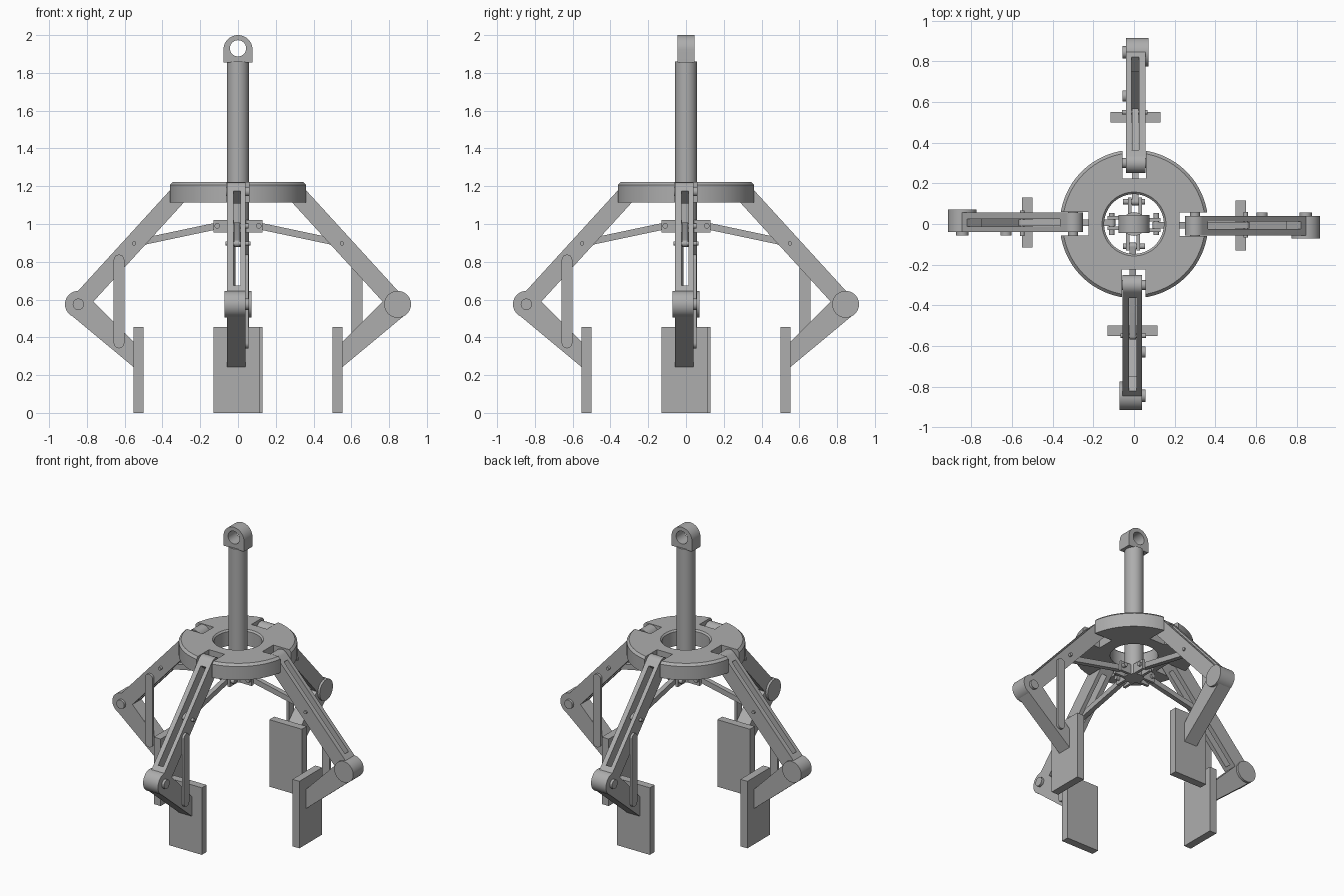
import bpy, bmesh, math
from mathutils import Vector

cube = bpy.data.objects.get("Cube")
if cube:
    bpy.data.objects.remove(cube)

STEEL = (0.42, 0.42, 0.42, 1)
steel = bpy.data.materials.new("brushed steel grey")
steel.use_nodes = True
steel.diffuse_color = STEEL
steel.node_tree.nodes["Principled BSDF"].inputs["Base Color"].default_value = STEEL


def finish(name, bm):
    bmesh.ops.recalc_face_normals(bm, faces=bm.faces)
    mesh = bpy.data.meshes.new(name)
    bm.to_mesh(mesh)
    bm.free()
    mesh.materials.append(steel)
    obj = bpy.data.objects.new(name, mesh)
    bpy.context.collection.objects.link(obj)
    return obj


def slab(name, outline, y0, y1):
    """Extrude an (x, z) outline sideways from y0 to y1."""
    bm = bmesh.new()
    face = bm.faces.new([bm.verts.new((x, y0, z)) for x, z in outline])
    side = bmesh.ops.extrude_face_region(bm, geom=[face])["geom"]
    verts = [v for v in side if isinstance(v, bmesh.types.BMVert)]
    bmesh.ops.translate(bm, verts=verts, vec=(0, y1 - y0, 0))
    return finish(name, bm)


def lathe(name, profile, steps=64):
    """Turn a closed (radius, z) profile around the z axis."""
    bm = bmesh.new()
    rings = []
    for i in range(steps):
        a = math.tau * i / steps
        rings.append([bm.verts.new((r * math.cos(a), r * math.sin(a), z)) for r, z in profile])
    n = len(profile)
    for i in range(steps):
        a, b = rings[i], rings[(i + 1) % steps]
        for j in range(n):
            k = (j + 1) % n
            bm.faces.new((a[j], b[j], b[k], a[k]))
    return finish(name, bm)


def stadium(p, q, rad, steps=16):
    """Round-ended bar outline between two points."""
    p, q = Vector(p), Vector(q)
    start = math.atan2(q.y - p.y, q.x - p.x) - math.pi / 2
    pts = []
    for centre, turn in ((q, 0), (p, math.pi)):
        for i in range(steps + 1):
            a = start + turn + math.pi * i / steps
            pts.append((centre.x + rad * math.cos(a), centre.y + rad * math.sin(a)))
    return pts


def circle(c, rad, steps=32):
    return [(c[0] + rad * math.cos(math.tau * i / steps),
             c[1] + rad * math.sin(math.tau * i / steps)) for i in range(steps)]


def bar(p, q, half):
    """Square-ended bar outline between two points."""
    p, q = Vector(p), Vector(q)
    d = (q - p).normalized()
    n = Vector((-d.y, d.x)) * half
    return [tuple(v) for v in (p + n, q + n, q - n, p - n)]


def box(x0, x1, z0, z1):
    return [(x0, z0), (x1, z0), (x1, z1), (x0, z1)]


def cut(obj, cutter):
    mod = obj.modifiers.new("cut", "BOOLEAN")
    mod.operation = "DIFFERENCE"
    mod.solver = "EXACT"
    mod.object = cutter
    bpy.context.view_layer.objects.active = obj
    bpy.ops.object.modifier_apply(modifier=mod.name)
    bpy.data.objects.remove(cutter)


def smooth(obj):
    bpy.ops.object.select_all(action="DESELECT")
    obj.select_set(True)
    bpy.context.view_layer.objects.active = obj
    bpy.ops.object.shade_smooth_by_angle(angle=math.radians(30))


# Joint positions (radius, height)
PIVOT, KNUCKLE, TOGGLE = (0.30, 1.172), (0.845, 0.575), (0.55, 0.897)
HUB, LINK_TOP, LINK_LOW = (0.11, 0.99), (0.63, 0.81), (0.63, 0.37)
LEFT, RIGHT = -0.057, 0.04

# Guide ring with four notches
ring = lathe("guide_ring", [(0.147, 1.115), (0.365, 1.115), (0.365, 1.207),
                            (0.35, 1.222), (0.157, 1.222), (0.147, 1.212)])
for i in range(4):
    notch = slab("notch_cutter", box(0.225, 0.5, 1, 1.3), -0.06, 0.057)
    notch.rotation_euler.z = i * math.pi / 2
    bpy.context.view_layer.update()
    cut(ring, notch)
smooth(ring)

# Central rod and lifting eye
rod = lathe("central_rod", [(0.001, 0.955), (0.058, 0.955), (0.058, 1.86), (0.001, 1.86)], 40)
smooth(rod)
arch = [(0.077, 1.855)] + [(0.077 * math.cos(math.pi * i / 24),
                            1.923 + 0.077 * math.sin(math.pi * i / 24))
                           for i in range(25)] + [(-0.077, 1.855)]
eye = slab("lifting_eye", arch, -0.045, 0.045)
cut(eye, slab("eye_cutter", circle((0, 1.93), 0.043), -0.2, 0.2))
smooth(eye)

# One gripping arm, pointing along +x
upper = slab("upper_arm", stadium(PIVOT, KNUCKLE, 0.049), LEFT, RIGHT)
p, q = Vector(PIVOT), Vector(KNUCKLE)
cut(upper, slab("slot_cutter", bar(p.lerp(q, 0.05), p.lerp(q, 0.89), 0.1), -0.025, 0.013))
parts = [
    upper,
    slab("lower_arm", [KNUCKLE, (0.79, 0.615), (0.54, 0.362), (0.54, 0.232), (0.895, 0.527)],
         LEFT, RIGHT),
    slab("knuckle", circle(KNUCKLE, 0.071, 48), -0.072, RIGHT),
    slab("knuckle_pin", circle(KNUCKLE, 0.03), 0, 0.057),
    slab("pivot_pin", circle(PIVOT, 0.025), -0.072, 0.058),
    slab("side_link", stadium(LINK_LOW, LINK_TOP, 0.028), RIGHT, 0.056),
    slab("toggle_link", stadium(HUB, TOGGLE, 0.018), -0.022, 0.01),
    slab("toggle_pin", circle(TOGGLE, 0.011, 20), -0.066, 0.058),
    slab("hub_pin", circle(HUB, 0.014, 20), -0.055, 0.055),
    slab("grip_plate", box(0.5, 0.552, 0, 0.455), -0.13, 0.115),
]
for label, y0, y1 in (("a", -0.04, -0.022), ("b", 0.012, 0.03)):
    parts.append(slab("hub_ear_" + label, box(0.03, 0.13, 0.955, 1.022), y0, y1))

# Repeat the arm around the rod
for part in parts:
    smooth(part)
    base = part.name
    for i in range(1, 4):
        twin = part.copy()
        twin.name = f"{base}_{i + 1}"
        twin.rotation_euler.z = i * math.pi / 2
        bpy.context.collection.objects.link(twin)
